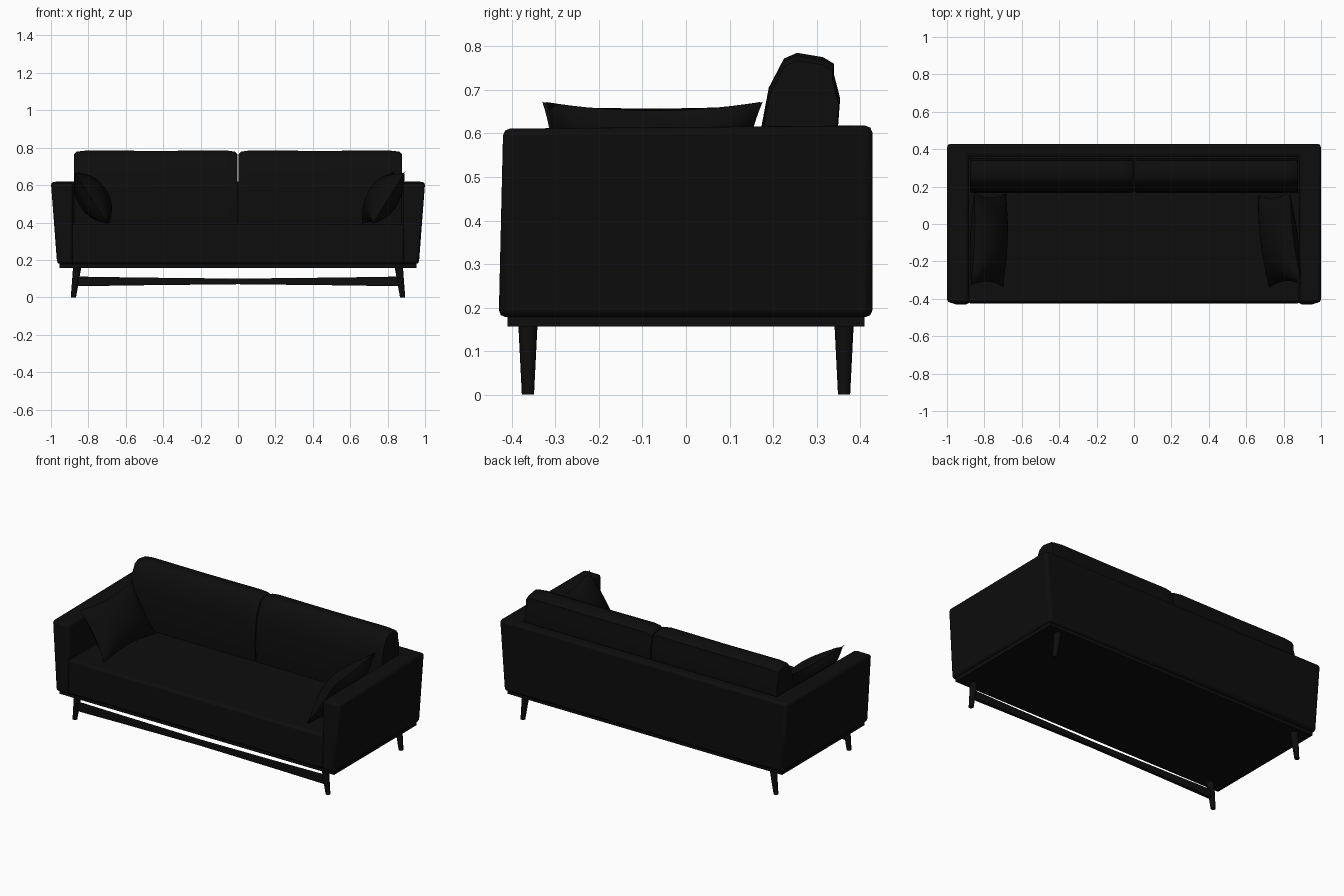
import bpy, bmesh, math
from mathutils import Vector, Matrix

if "Cube" in bpy.data.objects:
    bpy.data.objects.remove(bpy.data.objects["Cube"], do_unlink=True)

black = bpy.data.materials.new("soft black")
black.use_nodes = True
black.diffuse_color = (0.004, 0.004, 0.004, 1)
black.node_tree.nodes["Principled BSDF"].inputs["Base Color"].default_value = black.diffuse_color


def finish(name, bm, bevel=0, segments=2):
    """Turn a bmesh into a smooth shaded object with softened edges."""
    bmesh.ops.recalc_face_normals(bm, faces=bm.faces)
    mesh = bpy.data.meshes.new(name)
    bm.to_mesh(mesh)
    bm.free()
    mesh.materials.append(black)
    ob = bpy.data.objects.new(name, mesh)
    bpy.context.collection.objects.link(ob)
    if bevel:
        mod = ob.modifiers.new("soft edges", "BEVEL")
        mod.width, mod.segments = bevel, segments
        mod.limit_method = "ANGLE"
        mod.angle_limit = math.radians(35)
    bpy.ops.object.select_all(action="DESELECT")
    bpy.context.view_layer.objects.active = ob
    ob.select_set(True)
    bpy.ops.object.shade_smooth_by_angle(angle=math.radians(40))
    return ob


def loft(name, rings, bevel=0, segments=2):
    """Join matching rings of points into a closed solid."""
    bm = bmesh.new()
    loops = [[bm.verts.new(p) for p in ring] for ring in rings]
    for a, b in zip(loops, loops[1:]):
        for i in range(len(a)):
            j = (i + 1) % len(a)
            bm.faces.new((a[i], a[j], b[j], b[i]))
    bm.faces.new(loops[0])
    bm.faces.new(loops[-1])
    return finish(name, bm, bevel, segments)


def rect(x, y0, y1, z):
    return [(-x, y0, z), (x, y0, z), (x, y1, z), (-x, y1, z)]


# Arms and back in one U shape, flaring outward to the top
def u_ring(x, front, z_front, z_back):
    half = [(x, 0.428, z_back), (x, front, z_front),
            (0.882, front, z_front), (0.882, 0.36, z_back)]
    return half + [(-px, y, z) for px, y, z in reversed(half)]


loft("arms_and_back", [u_ring(0.967, -0.43, 0.178, 0.178),
                       u_ring(1.0, -0.42, 0.611, 0.618)], 0.016)

# Seat and plinth
loft("seat", [rect(0.89, -0.425, 0.38, 0.178), rect(0.89, -0.42, 0.38, 0.393)], 0.015)
loft("plinth", [rect(0.955, -0.41, 0.41, 0.157), rect(0.955, -0.41, 0.41, 0.178)])

# Back cushions: a leaning profile, slightly fuller in the middle
profile = [(0.17, 0.385), (0.165, 0.5), (0.174, 0.62), (0.19, 0.705), (0.225, 0.772),
           (0.255, 0.785), (0.315, 0.775), (0.34, 0.76), (0.34, 0.735),
           (0.354, 0.68), (0.348, 0.6), (0.35, 0.385)]
for side, label in ((1, "left"), (-1, "right")):
    rings = []
    for x, scale in ((0.003, 0.95), (0.018, 0.985), (0.06, 1), (0.44, 0.995),
                     (0.81, 1), (0.862, 0.985), (0.876, 0.955)):
        rings.append([(side * x, 0.265 + (y - 0.265) * scale, 0.385 + (z - 0.385) * scale)
                      for y, z in profile])
    loft("back_cushion_" + label, rings)


# Scatter pillows: two domed sheets with drawn-out corners
def pillow(name, side, turn):
    bm = bmesh.new()
    n = 16
    bottom, top = Vector((0.69, 0, 0.39)), Vector((0.865, 0, 0.672))
    up = (top - bottom).normalized()
    out = Vector((-up.z, 0, up.x))
    centre = (top + bottom) / 2
    half_h = (top - bottom).length / 2
    for bulge in (0.085, -0.08):
        grid = []
        for i in range(n + 1):
            u = 2 * i / n - 1
            row = []
            for j in range(n + 1):
                v = 2 * j / n - 1
                dome = ((1 - u ** 2) * (1 - v ** 2)) ** 0.55
                w = 0.25 * u * (1 - 0.1 * (1 - v ** 2))
                h = half_h * v * (1 - 0.14 * (1 - u ** 2))
                p = up * h + out * (bulge * dome) + Vector((0, w, 0))
                row.append(bm.verts.new(p + centre))
            grid.append(row)
        for i in range(n):
            for j in range(n):
                bm.faces.new((grid[i][j], grid[i + 1][j], grid[i + 1][j + 1], grid[i][j + 1]))
    bmesh.ops.remove_doubles(bm, verts=bm.verts, dist=0.0005)
    spin = Matrix.Rotation(math.radians(turn), 4, "Z")
    for vert in bm.verts:
        p = vert.co - centre
        p = spin @ Vector((p.x * side, p.y, p.z))
        vert.co = p + Vector((centre.x * side, -0.083, centre.z))
    finish(name, bm)


pillow("pillow_left", 1, 7)
pillow("pillow_right", -1, -2)


# Splayed round legs, tapering to the floor
def circle(x, y, z, r, n=16):
    return [(x + r * math.cos(math.tau * k / n), y + r * math.sin(math.tau * k / n), z)
            for k in range(n)]


for sx, side in ((1, "left"), (-1, "right")):
    for y, end in ((-0.363, "front"), (0.363, "back")):
        loft(f"{end}_leg_{side}", [circle(sx * 0.88, y, 0, 0.014),
                                   circle(sx * 0.86, y, 0.16, 0.022)])

# Front stretcher rail, thinner toward the middle
rail = []
for x, h in ((-0.868, 0.026), (-0.55, 0.021), (0, 0.015), (0.55, 0.021), (0.868, 0.026)):
    rail.append([(x, -0.363 + dy, 0.085 + dz) for dy, dz in
                 ((-0.012, -h), (0.012, -h), (0.012, h), (-0.012, h))])
loft("front_rail", rail, 0.004)
